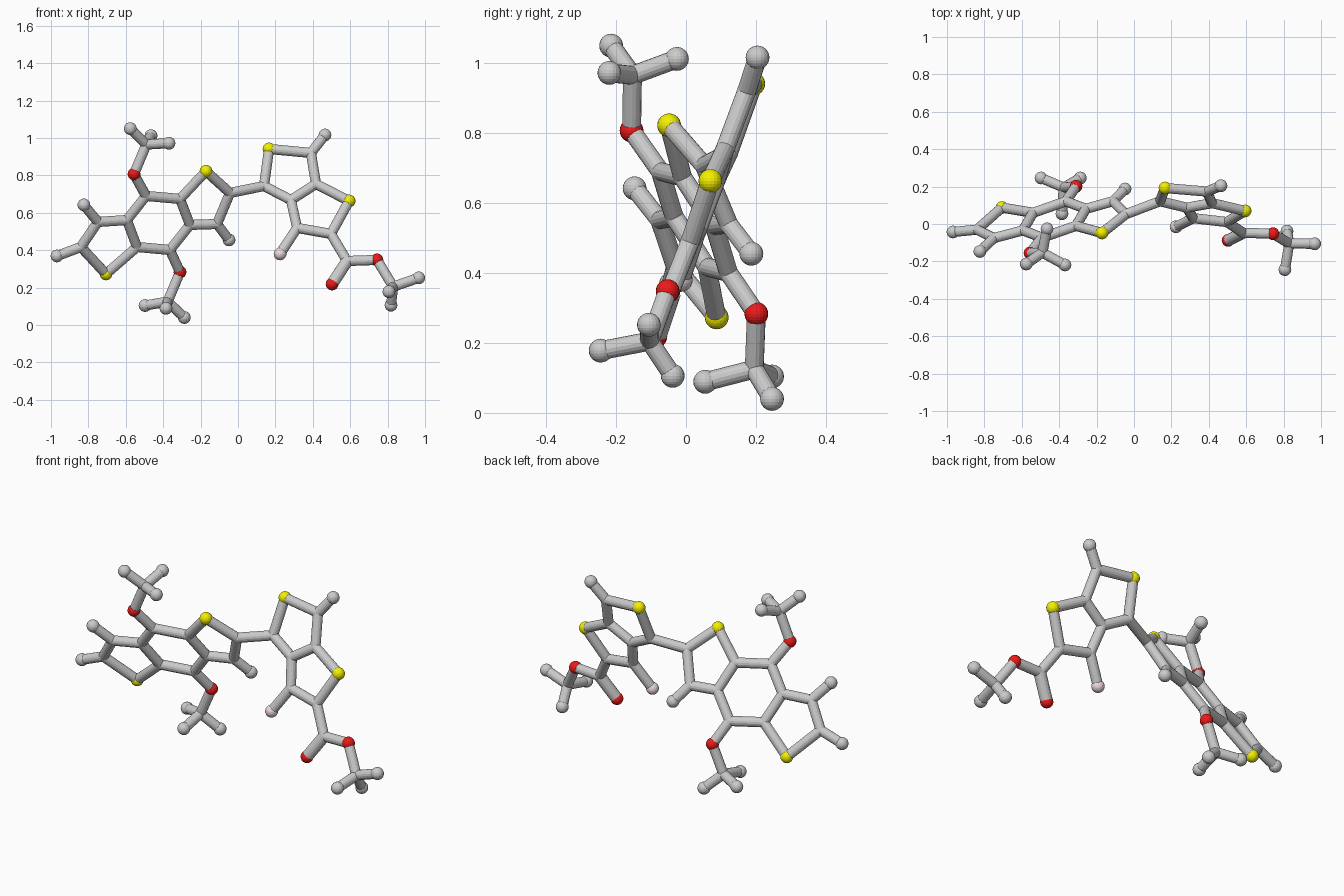
import bpy
from mathutils import Vector

if "Cube" in bpy.data.objects:
    bpy.data.objects.remove(bpy.data.objects["Cube"])

ATOM_R, BOND_R, DOUBLE_R = 0.034, 0.027, 0.032


def material(name, colour):
    m = bpy.data.materials.new(name)
    m.diffuse_color = colour
    m.use_nodes = True
    m.node_tree.nodes["Principled BSDF"].inputs["Base Color"].default_value = m.diffuse_color
    return m


MATS = {"S": material("sulphur_yellow", (0.9, 0.88, 0.0, 1)),
        "O": material("oxygen_red", (0.85, 0.01, 0.01, 1)),
        "F": material("fluorine_pink", (0.85, 0.7, 0.72, 1))}
NAMES = {"S": "sulphur_ball", "O": "oxygen_ball", "F": "fluorine_ball",
         "H": "hydrogen_ball", "C": "carbon_joint"}


def ball(kind, pos):
    bpy.ops.mesh.primitive_uv_sphere_add(segments=20, ring_count=12, location=pos,
                                         radius=BOND_R + 0.0005 if kind == "C" else ATOM_R)
    ob = bpy.context.object
    ob.name = NAMES[kind]
    if kind in MATS:
        ob.data.materials.append(MATS[kind])


def bond(a, b, radius):
    d = b - a
    bpy.ops.mesh.primitive_cylinder_add(vertices=16, radius=radius, depth=d.length,
                                        location=(a + b) / 2,
                                        end_fill_type='NOTHING')
    ob = bpy.context.object
    ob.name = "bond_rod"
    ob.rotation_euler = d.to_track_quat('Z', 'Y').to_euler()


def on_plane(flat, a, b, c):
    """Lift front-view (x, z) points onto the tilted plane y = ax + bz + c."""
    return {k: Vector((x, a * x + b * z + c, z)) for k, (x, z) in flat.items()}


# left flat three-ring unit
left = on_plane({
    "H1": (-.824, .642), "C1": (-.749, .551), "C2": (-.84, .417), "H2": (-.968, .369),
    "S1": (-.706, .273), "C3": (-.54, .417), "C4": (-.594, .561), "C5": (-.492, .69),
    "O1": (-.556, .807), "C6": (-.31, .674), "S2": (-.171, .822), "C7": (-.043, .706),
    "C8": (-.112, .54), "H3": (-.048, .455), "C9": (-.257, .535), "C10": (-.364, .401),
    "O2": (-.31, .283)}, .30, -.54, .447)

# right flat two-ring unit with the ester group
right = on_plane({
    "C11": (.139, .743), "S3": (.166, .941), "C12": (.39, .92), "H4": (.465, 1.016),
    "C13": (.417, .754), "S4": (.594, .663), "C14": (.497, .487), "C15": (.316, .519),
    "F1": (.225, .38), "C16": (.283, .668), "C17": (.583, .342), "O3": (.503, .219),
    "O4": (.743, .348)}, -.05, .364, -.142)

# three methyl ends that leave the planes
methyl = {k: Vector(v) for k, v in {
    "C20": (-.49, -.153, .965), "H20": (-.576, -.214, 1.05),
    "H21": (-.465, -.026, 1.012), "H22": (-.369, -.219, .972),
    "C30": (-.376, .195, .125), "H30": (-.497, .246, .104),
    "H31": (-.385, .055, .089), "H32": (-.287, .246, .04),
    "C40": (.83, -.104, .205), "H40": (.966, -.106, .252),
    "H41": (.807, -.244, .178), "H42": (.818, -.038, .106)}.items()}

atoms = {**left, **right, **methyl}

# each chain is a run of bonded atoms
CHAINS = [
    "H1 C1 C2 S1 C3 C4 C1", "C2 H2", "C4 C5 C6 C9 C10 C3", "C6 S2 C7 C8 C9",
    "C8 H3", "C7 C11 S3 C12 C13 C16 C11", "C12 H4", "C13 S4 C14 C15 C16",
    "C15 F1", "C14 C17 O4 C40 H40", "H41 C40 H42",
    "C5 O1 C20 H20", "H21 C20 H22", "C10 O2 C30 H30", "H31 C30 H32"]

for key, pos in atoms.items():
    ball(key[0], pos)
for chain in CHAINS:
    run = chain.split()
    for p, q in zip(run, run[1:]):
        bond(atoms[p], atoms[q], BOND_R)
bond(atoms["C17"], atoms["O3"], DOUBLE_R)
